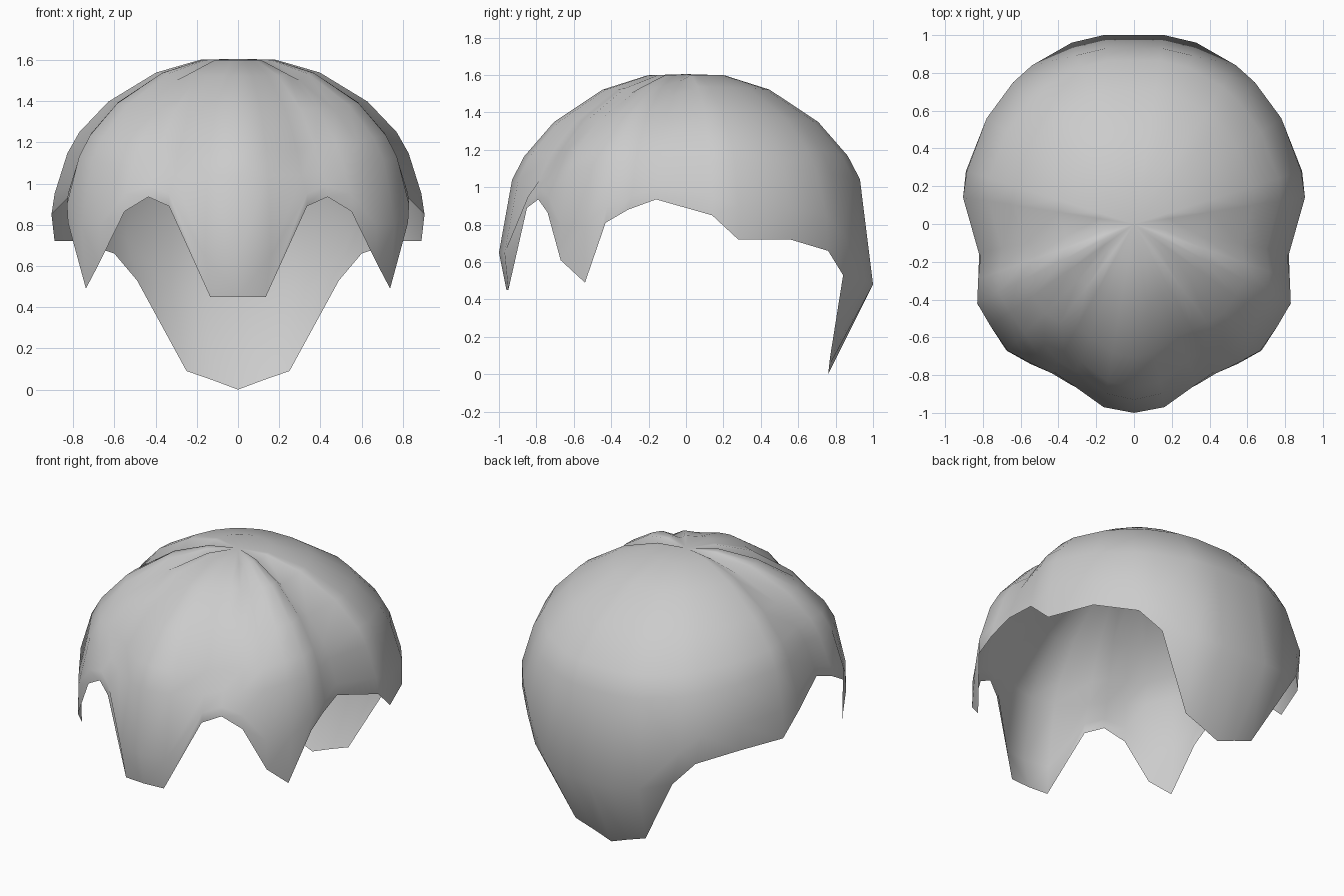
import bpy, bmesh, math

if "Cube" in bpy.data.objects:
    bpy.data.objects.remove(bpy.data.objects["Cube"])

# Half of the ragged lower hem, front centre to back centre
HEM = [(0, -.96, .45), (.135, -.95, .45), (.335, -.85, .89), (.435, -.79, .935),
       (.55, -.74, .865), (.675, -.67, .61), (.738, -.54, .49), (.825, -.43, .81),
       (.825, -.31, .88), (.82, -.16, .935), (.905, .14, .85), (.89, .28, .72),
       (.78, .56, .72), (.60, .76, .66), (.49, .84, .53), (.25, .77, .09),
       (.12, .765, .045), (0, .76, 0)]
# Widest line of the cap above the hem
BULGE = [(0, -1, .65), (.16, -.97, .65), (.335, -.845, .95), (.43, -.78, .99),
         (.55, -.735, .95), (.67, -.67, .80), (.76, -.54, .80), (.83, -.42, .90),
         (.825, -.29, .95), (.81, -.15, 1.0), (.89, .14, .95), (.885, .28, .90),
         (.78, .56, .88), (.64, .75, .85), (.54, .84, .75), (.33, .96, .50),
         (.16, 1.0, .48), (0, 1.0, .48)]
# Crown rings: radius fraction, drop fraction
DOME = [(.93, .78), (.76, .46), (.48, .155), (.22, .02)]
GROOVE = {5: .03, 9: .05}      # creases between locks, by column
TOP = 1.61

bm = bmesh.new()
crown = bm.verts.new((0, 0, TOP - .005))
columns = []
for i, (hem, wide) in enumerate(zip(HEM, BULGE)):
    x, y, z = wide
    side = abs(x) / math.hypot(x, y)
    s = .93
    shoulder = (x * s, y * s, 1.04 + .11 * side ** 2)
    if 0 < i < 3:
        shoulder = (x * .92, y * .925, 1.04)
    pts = [hem, wide, shoulder]
    for f, g in DOME:
        dip = GROOVE.get(i, 0) * math.sin(math.pi * f)
        pts.append((shoulder[0] * f, shoulder[1] * f,
                    TOP - (TOP - shoulder[2]) * g - dip))
    columns.append([bm.verts.new(p) for p in pts])

# Skin between neighbouring columns
for a, b in zip(columns, columns[1:]):
    for k in range(len(a) - 1):
        bm.faces.new((a[k], b[k], b[k + 1], a[k + 1]))
    bm.faces.new((a[-1], b[-1], crown))
for f in bm.faces:
    f.smooth = True

mesh = bpy.data.meshes.new("hair_cap")
bm.to_mesh(mesh)
bm.free()
cap = bpy.data.objects.new("hair_cap", mesh)
bpy.context.collection.objects.link(cap)

# Other half
mirror = cap.modifiers.new("mirror", 'MIRROR')
mirror.use_clip = True
mirror.merge_threshold = .001

grey = bpy.data.materials.new("light_grey")
grey.diffuse_color = (.6, .6, .6, 1)
grey.use_nodes = True
grey.node_tree.nodes["Principled BSDF"].inputs["Base Color"].default_value = grey.diffuse_color
mesh.materials.append(grey)
